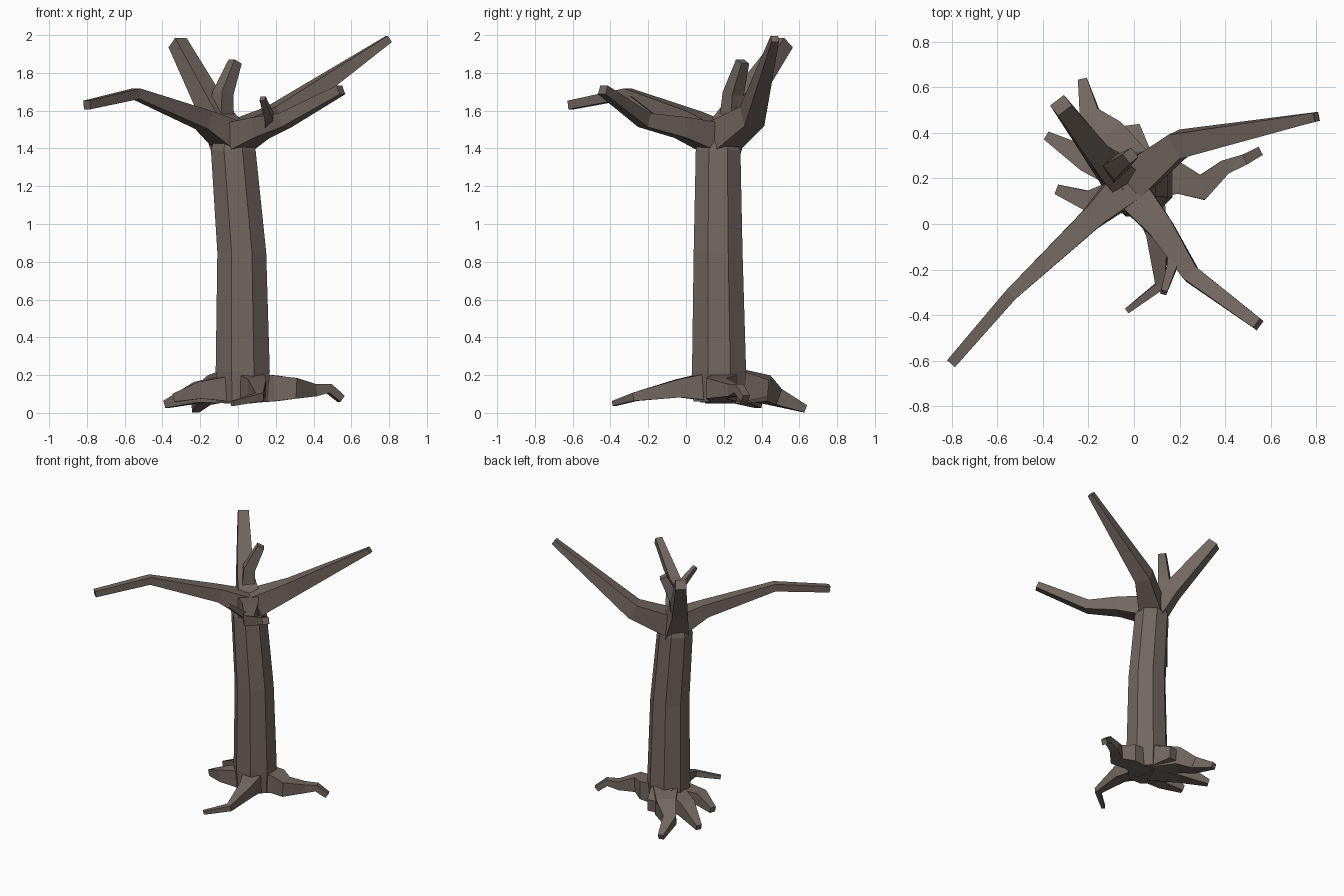
import bpy, bmesh, math
from mathutils import Vector

bark = bpy.data.materials.new("grey_brown_bark")
bark.diffuse_color = (0.17, 0.135, 0.115, 1)


def finish(name, rings, tip=None):
    """Skin a list of rings, cap the ends and link the object."""
    bm = bmesh.new()
    loops = [[bm.verts.new(p) for p in r] for r in rings]
    n = len(loops[0])
    for a, b in zip(loops, loops[1:]):
        for i in range(n):
            j = (i + 1) % n
            bm.faces.new((a[i], a[j], b[j], b[i]))
    bm.faces.new(loops[0][::-1])
    if tip:
        t = bm.verts.new(tip)
        for i in range(n):
            bm.faces.new((loops[-1][i], loops[-1][(i + 1) % n], t))
    else:
        bm.faces.new(loops[-1])
    bmesh.ops.recalc_face_normals(bm, faces=bm.faces)
    me = bpy.data.meshes.new(name)
    bm.to_mesh(me)
    bm.free()
    me.materials.append(bark)
    ob = bpy.data.objects.new(name, me)
    bpy.context.collection.objects.link(ob)


def limb(name, path):
    """Square tapering tube through (x, y, z, half width) points."""
    pts = [Vector(p[:3]) for p in path]
    rings = []
    for i, p in enumerate(pts):
        d0 = (p - pts[i - 1]).normalized() if i else Vector()
        d1 = (pts[i + 1] - p).normalized() if i + 1 < len(pts) else Vector()
        t = (d0 + d1).normalized()
        side = t.cross(Vector((0, 0, 1))).normalized()
        up = side.cross(t)
        h = path[i][3]
        rings.append([p + side * h * a + up * h * b
                      for a, b in ((1, 1), (-1, 1), (-1, -1), (1, -1))])
    finish(name, rings)


# Trunk: eight-sided, slightly leaning, with a pointed crotch
trunk = [(0.025, 0.175, 0.06, 0.145), (0.025, 0.175, 0.22, 0.155),
         (0.02, 0.17, 0.85, 0.14), (-0.025, 0.17, 1.39, 0.128),
         (-0.03, 0.165, 1.47, 0.10)]
finish("trunk", [[(x + r * math.cos(math.pi / 8 + k * math.pi / 4),
                   y + r * math.sin(math.pi / 8 + k * math.pi / 4), z)
                  for k in range(8)] for x, y, z, r in trunk],
       tip=(-0.05, 0.155, 1.55))

# Branches
limb("left_front_branch", [(-0.04, 0.16, 1.46, .08), (-0.18, 0.03, 1.55, .05),
                           (-0.54, -0.31, 1.69, .028), (-0.80, -0.61, 1.63, .023)])
limb("right_back_branch", [(-0.02, 0.18, 1.45, .085), (0.2, 0.35, 1.57, .058),
                           (0.80, 0.47, 1.98, .02)])
limb("right_front_branch", [(-0.03, 0.16, 1.45, .08), (0.12, -0.02, 1.51, .055),
                            (0.25, -0.22, 1.55, .038), (0.545, -0.44, 1.71, .025)])
limb("left_back_branch", [(-0.03, 0.18, 1.42, .085), (-0.13, 0.27, 1.6, .058),
                          (-0.32, 0.52, 1.96, .038)])
limb("upright_branch", [(-0.09, 0.24, 1.5, .05), (-0.08, 0.25, 1.69, .04),
                        (-0.015, 0.3, 1.86, .026)])
limb("twig", [(0.17, -0.12, 1.52, .025), (0.165, -0.19, 1.57, .022),
              (0.13, -0.30, 1.665, .014)])

# Roots
limb("right_root", [(0.05, 0.18, 0.13, .08), (0.2, 0.2, 0.13, .068),
                    (0.30, 0.16, 0.13, .055), (0.40, 0.25, 0.12, .032),
                    (0.48, 0.28, 0.13, .024), (0.545, 0.315, 0.075, .02)])
limb("front_root", [(0.05, 0.15, 0.14, .08), (0.10, -0.04, 0.13, .048),
                    (0.115, -0.27, 0.085, .022), (-0.03, -0.38, 0.05, .013)])
limb("left_root", [(0, 0.2, 0.13, .08), (-0.2, 0.28, 0.11, .055),
                   (-0.38, 0.385, 0.045, .02)])
limb("small_left_root", [(0, 0.15, 0.13, .075), (-0.2, 0.10, 0.12, .045),
                         (-0.335, 0.15, 0.08, .022)])
limb("back_root", [(0, 0.25, 0.14, .09), (-0.1, 0.39, 0.13, .07),
                   (-0.19, 0.47, 0.085, .045), (-0.225, 0.63, 0.022, .02)])
limb("back_root_stub", [(0, 0.28, 0.14, .085), (-0.02, 0.43, 0.13, .045)])
